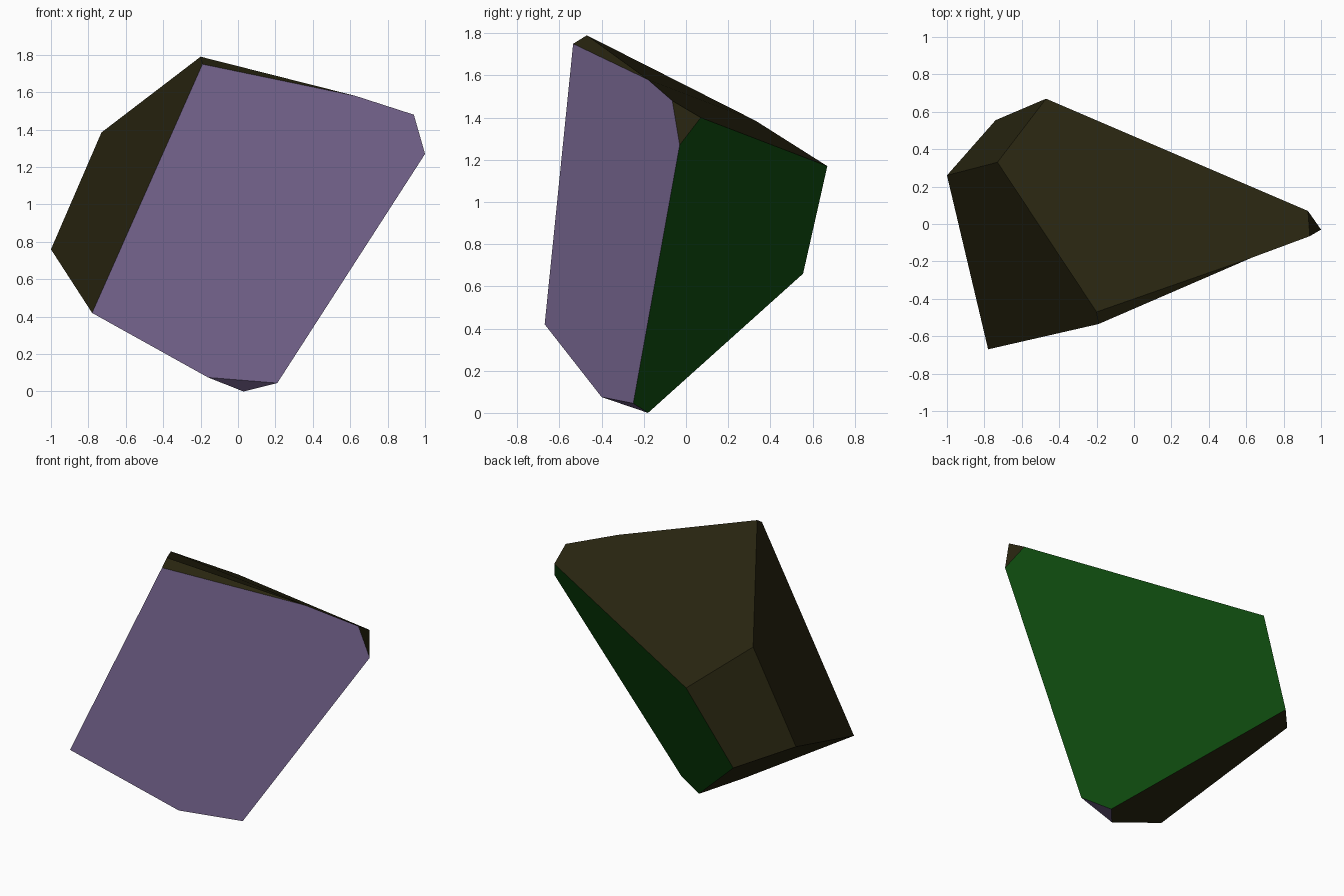
import bpy
import bmesh

default = bpy.data.objects.get("Cube")
if default:
    bpy.data.objects.remove(default, do_unlink=True)


def flat_material(name, colour):
    """Plain material with the same viewport and render colour."""
    mat = bpy.data.materials.new(name)
    mat.use_nodes = True
    mat.diffuse_color = (*colour, 1)
    shader = next(n for n in mat.node_tree.nodes if n.type == "BSDF_PRINCIPLED")
    shader.inputs["Base Color"].default_value = (*colour, 1)
    return mat


# Corners of the faceted stone
corners = {
    "peak": (-.2, -.47, 1.79),
    "front_top": (-.19, -.535, 1.75),
    "front_ridge": (.63, -.18, 1.58),
    "tip_top": (.94, -.065, 1.48),
    "tip_side": (1, -.03, 1.27),
    "tip_back": (.93, .07, 1.4),
    "foot_left": (.21, -.25, .045),
    "foot_point": (.03, -.18, 0),
    "foot_front": (-.16, -.4, .075),
    "front_low": (-.78, -.67, .42),
    "right_end": (-1, .26, .76),
    "right_top": (-.73, .33, 1.385),
    "back_top": (-.47, .67, 1.17),
    "back_low": (-.74, .555, .66),
}

# Facets, grouped by colour, each listed as its ring of corners
facets = {
    "lilac": [
        "front_top front_ridge tip_top tip_side foot_left foot_front front_low",
        "foot_left foot_point foot_front",
    ],
    "dark green": [
        "tip_side tip_back back_top back_low foot_point foot_left",
    ],
    "dark olive": [
        "peak front_ridge tip_top tip_back back_top right_top",
        "peak front_top front_ridge",
        "peak right_top right_end front_low front_top",
        "right_top back_top back_low right_end",
        "tip_top tip_side tip_back",
        "front_low foot_front foot_point back_low right_end",
    ],
}

colours = {
    "lilac": (.245, .175, .37),
    "dark green": (.005, .08, .005),
    "dark olive": (.021, .018, .005),
}

# Assemble the closed stone
bm = bmesh.new()
verts = {name: bm.verts.new(place) for name, place in corners.items()}
for slot, rings in enumerate(facets.values()):
    for ring in rings:
        face = bm.faces.new([verts[name] for name in ring.split()])
        face.material_index = slot
bmesh.ops.recalc_face_normals(bm, faces=bm.faces[:])

mesh = bpy.data.meshes.new("faceted_stone")
bm.to_mesh(mesh)
bm.free()
for name in facets:
    mesh.materials.append(flat_material(name, colours[name]))
stone = bpy.data.objects.new("faceted_stone", mesh)
bpy.context.collection.objects.link(stone)
